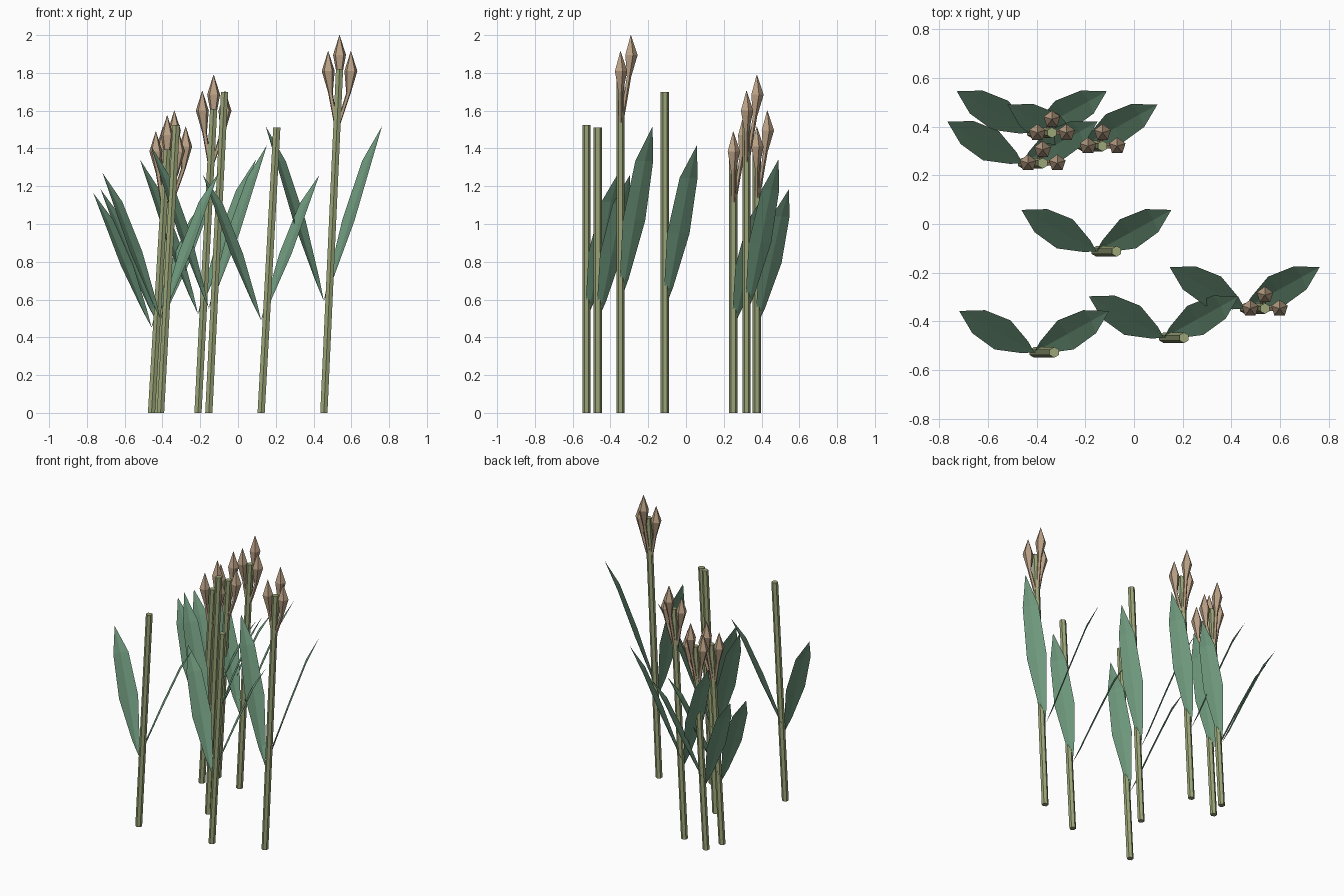
import bpy, bmesh, math

if "Cube" in bpy.data.objects:
    bpy.data.objects.remove(bpy.data.objects["Cube"])


def material(name, rgb):
    m = bpy.data.materials.new(name)
    m.diffuse_color = (*rgb, 1)
    m.use_nodes = True
    m.node_tree.nodes["Principled BSDF"].inputs["Base Color"].default_value = m.diffuse_color
    return m


STEM = material("stem_green", (0.33, 0.38, 0.19))
LEAF = material("leaf_green", (0.17, 0.34, 0.22))
BUD = material("bud_brown", (0.50, 0.36, 0.24))


def finish(name, bm, mat):
    bmesh.ops.recalc_face_normals(bm, faces=bm.faces)
    me = bpy.data.meshes.new(name)
    bm.to_mesh(me)
    bm.free()
    me.materials.append(mat)
    ob = bpy.data.objects.new(name, me)
    bpy.context.collection.objects.link(ob)


def tube(bm, rings, sides):
    """Skin horizontal rings (x, y, z, radius); closed at both ends."""
    loops = []
    for x, y, z, r in rings:
        loops.append([bm.verts.new((x + r * math.sin(2 * math.pi * i / sides),
                                    y + r * math.cos(2 * math.pi * i / sides), z))
                      for i in range(sides)])
    for a, b in zip(loops, loops[1:]):
        for i in range(sides):
            j = (i + 1) % sides
            bm.faces.new((a[i], a[j], b[j], b[i]))
    bm.faces.new(loops[0])
    bm.faces.new(loops[-1])


LEAN = 0.083          # sideways lean of every stem
REACH = (0.308, 0.17)  # horizontal reach of a leaf
# leaf rows: reach fraction, height fraction, half width
ROWS = [(0.12, 0.13, 0.027), (0.42, 0.46, 0.068), (0.74, 0.80, 0.054)]


def leaf(bm, x, y, h, side):
    z0, z1 = 0.325 * h, 0.834 * h
    length = math.hypot(*REACH)
    ux, uy = REACH[0] / length, REACH[1] / length

    def point(f, g, w, fold=0):
        px = f * REACH[0] - w * uy + fold * ux
        py = f * REACH[1] + w * ux + fold * uy
        return bm.verts.new((x + side * px, y + py, z0 + g * (z1 - z0)))

    base, tip = point(0, 0, 0), point(1, 1, 0)
    rows = [(point(f, g, w), point(f, g, 0, 0.008), point(f, g, -w)) for f, g, w in ROWS]
    for k in (0, 1):
        bm.faces.new((base, rows[0][k], rows[0][k + 1]))
        for a, b in zip(rows, rows[1:]):
            bm.faces.new((a[k], b[k], b[k + 1], a[k + 1]))
        bm.faces.new((rows[-1][k], tip, rows[-1][k + 1]))


def bud(bm, x, y, h, dx, dy, dz):
    zb = h - 0.32
    bx, tx = x + LEAN * zb / h, x + LEAN + dx
    tube(bm, [(bx, y, zb, 0.010),
              (tx - dx * 0.2, y + dy * 0.8, h - 0.125 + dz, 0.013),
              (tx, y + dy, h - 0.01 + dz, 0.036),
              (tx, y + dy, h + 0.095 + dz, 0.001)], 5)


# base x, base y, stem height, carries buds
PLANTS = [(-0.41, -0.527, 1.525, False), (0.1225, -0.467, 1.51, False),
          (0.4545, -0.347, 1.82, True), (-0.1545, -0.112, 1.70, False),
          (-0.458, 0.25, 1.395, True), (-0.212, 0.32, 1.61, True),
          (-0.42, 0.375, 1.42, True)]

for n, (x, y, h, has_buds) in enumerate(PLANTS, 1):
    # leaning six-sided stem
    bm = bmesh.new()
    tube(bm, [(x, y, 0, 0.022), (x + LEAN, y, h, 0.022)], 6)
    finish(f"stem_{n}", bm, STEM)
    # mirrored pair of leaves
    bm = bmesh.new()
    for side in (-1, 1):
        leaf(bm, x, y, h, side)
    finish(f"leaves_{n}", bm, LEAF)
    # three pointed buds on thin stalks
    if has_buds:
        bm = bmesh.new()
        for d in ((-0.06, 0, 0), (0.06, 0, 0), (0, 0.055, 0.085)):
            bud(bm, x, y, h, *d)
        finish(f"buds_{n}", bm, BUD)
